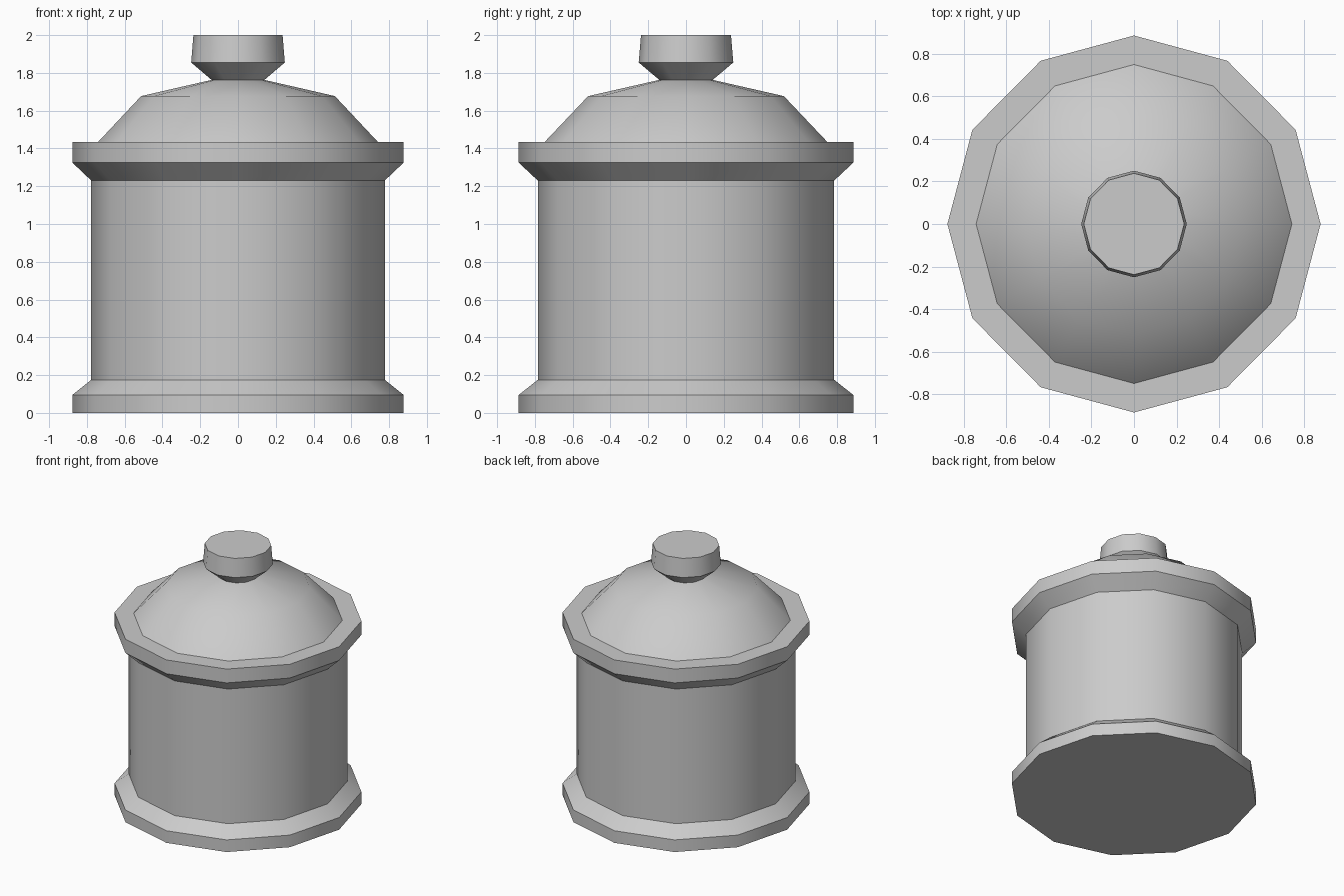
import bpy, bmesh, math

if "Cube" in bpy.data.objects:
    bpy.data.objects.remove(bpy.data.objects["Cube"])

SIDES = 12
DEPTH_STRETCH = 1.01  # the jar is very slightly deeper than wide

grey = bpy.data.materials.new("plain grey")
grey.use_nodes = True
grey.diffuse_color = (0.6, 0.6, 0.6, 1)
grey.node_tree.nodes["Principled BSDF"].inputs["Base Color"].default_value = (0.6, 0.6, 0.6, 1)


def turned(name, profile, cap_bottom=False, cap_top=False):
    """Turn a (radius, height) profile around z, listed bottom to top."""
    bm = bmesh.new()
    rings = []
    for radius, z in profile:
        angles = [2 * math.pi * i / SIDES for i in range(SIDES)]
        rings.append([bm.verts.new((radius * math.cos(a), radius * DEPTH_STRETCH * math.sin(a), z))
                      for a in angles])
    for low, high in zip(rings, rings[1:]):
        for i in range(SIDES):
            j = (i + 1) % SIDES
            bm.faces.new((low[i], low[j], high[j], high[i]))
    if cap_bottom:
        bm.faces.new(rings[0][::-1])
    if cap_top:
        bm.faces.new(rings[-1])
    mesh = bpy.data.meshes.new(name)
    bm.to_mesh(mesh)
    bm.free()
    mesh.materials.append(grey)
    obj = bpy.data.objects.new(name, mesh)
    bpy.context.collection.objects.link(obj)
    bpy.ops.object.select_all(action="DESELECT")
    obj.select_set(True)
    bpy.context.view_layer.objects.active = obj
    bpy.ops.object.shade_smooth_by_angle(angle=math.radians(40))
    return obj


# Foot, wall and flared rim, ending where the lid sits
turned("jar_body", [(0.877, 0), (0.877, 0.095), (0.777, 0.175), (0.777, 1.23),
                    (0.877, 1.325), (0.877, 1.433), (0.742, 1.433)], cap_bottom=True)

# Domed lid
turned("lid", [(0.742, 1.433), (0.513, 1.677), (0.14, 1.763)])

# Tapered lid knob
turned("lid_knob", [(0.14, 1.763), (0.248, 1.855), (0.236, 2.0)], cap_top=True)
